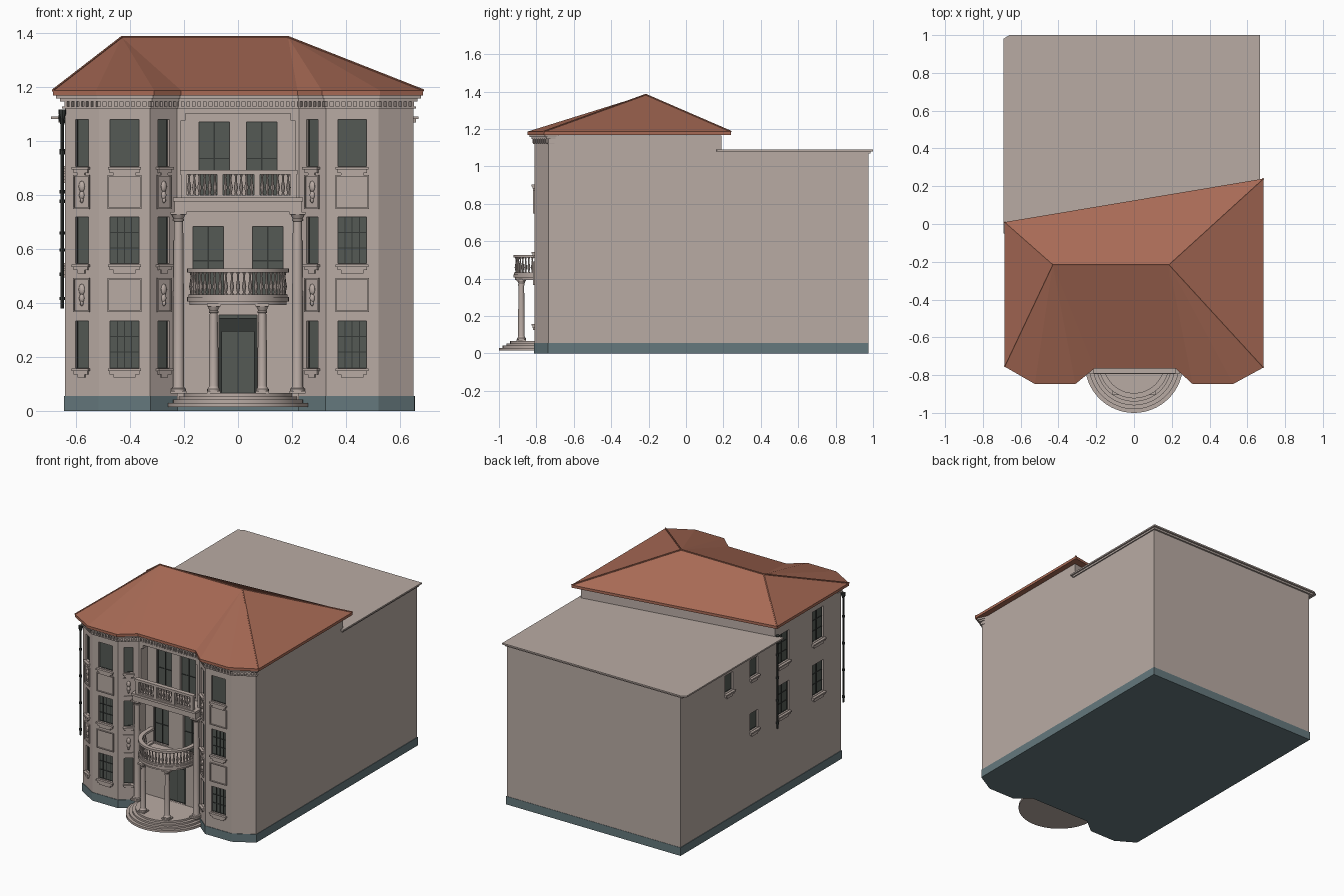
import bpy, bmesh, math
from mathutils import Vector, Matrix

cube = bpy.data.objects.get("Cube")
if cube:
    bpy.data.objects.remove(cube, do_unlink=True)


def material(name, colour):
    mat = bpy.data.materials.new(name)
    mat.use_nodes = True
    mat.diffuse_color = (*colour, 1)
    mat.node_tree.nodes["Principled BSDF"].inputs["Base Color"].default_value = (*colour, 1)
    return mat


STONE = material("stone", (.485, .407, .371))
TILE = material("roof_tile", (.39, .144, .091))
PLINTH = material("blue_grey_plinth", (.13, .19, .205))
GLASS = material("dark_glass", (.091, .102, .091))
IRON = material("dark_iron", (.035, .04, .037))

parts = {}


def part(name, mat):
    """Return the mesh under construction for a named part."""
    if name not in parts:
        parts[name] = (bmesh.new(), mat)
    return parts[name][0]


def prism(bm, points, z0, z1):
    low = [bm.verts.new((x, y, z0)) for x, y in points]
    high = [bm.verts.new((x, y, z1)) for x, y in points]
    bm.faces.new(low)
    bm.faces.new(high)
    for i in range(len(points)):
        j = (i + 1) % len(points)
        bm.faces.new((low[i], low[j], high[j], high[i]))


def box(bm, frame, u, d, z):
    """Box from (min, max) pairs: along the wall, outwards and up."""
    size = [p[1] - p[0] for p in (u, d, z)]
    mid = [(p[0] + p[1]) / 2 for p in (u, d, z)]
    m = frame @ Matrix.Translation(mid) @ Matrix.Diagonal((*size, 1))
    bmesh.ops.create_cube(bm, size=1, matrix=m)


def lathe(bm, x, y, profile, sides=16):
    rings = []
    for r, z in profile:
        rings.append([bm.verts.new((x + r * math.cos(math.tau * i / sides),
                                    y + r * math.sin(math.tau * i / sides), z))
                      for i in range(sides)])
    for a, b in zip(rings, rings[1:]):
        for i in range(sides):
            j = (i + 1) % sides
            bm.faces.new((a[i], a[j], b[j], b[i]))
    bm.faces.new(rings[0])
    bm.faces.new(rings[-1])


def wall_frame(a, b, t=.5):
    """Frame on the wall from a to b: u along, d outwards, z up."""
    a, b = Vector((*a, 0)), Vector((*b, 0))
    u = (b - a).normalized()
    n = u.cross(Vector((0, 0, 1)))
    m = Matrix((u, n, (0, 0, 1))).transposed().to_4x4()
    return Matrix.Translation(a.lerp(b, t)) @ m


def arc(radius, y, back, steps=32):
    pts = [(radius * math.cos(math.pi + math.pi * i / steps),
            y + radius * math.sin(math.pi + math.pi * i / steps)) for i in range(steps + 1)]
    return [(-radius, back)] + pts + [(radius, back)]


# Plan of the front, and the eaves that follow it
FRONT = [(-.64, -.735), (-.515, -.81), (-.325, -.81), (-.225, -.73),
         (.225, -.73), (.325, -.81), (.52, -.81), (.65, -.735)]
EAVES = [(-.685, -.755), (-.525, -.847), (-.31, -.847), (-.21, -.765),
         (.22, -.765), (.31, -.847), (.525, -.847), (.685, -.76)]
BACK_LINE = [(.65, .19), (-.64, -.03)]
NICHE = -.66


def grown(t):
    return [tuple(Vector(a).lerp(Vector(b), t)) for a, b in zip(FRONT, EAVES)]


# Walls and plinth
niche = [(-.225, NICHE), (.225, NICHE)]
prism(part("front_block", STONE), FRONT[:4] + niche + FRONT[4:] + BACK_LINE, .05, 1.165)
prism(part("back_wing", STONE), BACK_LINE[::-1] + [(.65, .975), (-.64, .975)], .05, 1.08)
prism(part("plinth", PLINTH), grown(.08) + [(.654, .977), (-.644, .977)], 0, .055)

# Flat roof edge of the back wing
edge = part("flat_roof", STONE)
prism(edge, [(-.665, -.04), (.658, .175), (.658, .987), (-.665, .987)], 1.068, 1.08)
prism(edge, [(-.692, -.05), (.668, .165), (.668, 1), (-.66, 1), (-.692, .98)], 1.08, 1.09)

# Hipped roof with ridge caps
roof = part("roof", TILE)
outline = EAVES + [(.685, .24), (-.685, .01)]
prism(roof, outline, 1.168, 1.186)
eave = [roof.verts.new((x, y, 1.186)) for x, y in outline]
peak_l, peak_r = [roof.verts.new((x, -.215, 1.383)) for x in (-.43, .185)]
for i in range(len(eave)):
    a, b = eave[i], eave[(i + 1) % len(eave)]
    if i in (3, 8):
        roof.faces.new((a, b, peak_r, peak_l) if i == 3 else (a, b, peak_l, peak_r))
    else:
        roof.faces.new((a, b, peak_l if i < 3 or i == 9 else peak_r))
caps = part("ridge_caps", TILE)
for a, b in ((peak_l, peak_r), (eave[0], peak_l), (eave[9], peak_l), (eave[7], peak_r), (eave[8], peak_r)):
    a, b = a.co.copy(), b.co.copy()
    m = Matrix.Translation((a + b) / 2) @ (b - a).to_track_quat('Z', 'Y').to_matrix().to_4x4()
    bmesh.ops.create_cone(caps, cap_ends=True, segments=6, radius1=.005, radius2=.005,
                          depth=(b - a).length, matrix=m)

# Cornice and dentils along the front
cornice = part("cornice", STONE)
for t, z0, z1 in ((.25, 1.12, 1.126), (.4, 1.146, 1.157), (.75, 1.157, 1.168)):
    prism(cornice, grown(t) + [(.645, -.68), (-.635, -.68)], z0, z1)
for a, b in zip(FRONT, FRONT[1:]):
    length = (Vector(b) - Vector(a)).length
    count = int(length / .02)
    for i in range(count):
        m = wall_frame(a, b, (i + .5) / count)
        box(cornice, m, (-.005, .005), (-.005, .012), (1.124, 1.147))

# Windows: opening, glass, bars and sill
cutters = part("window_cutters", STONE)


def window(m, width, z0, z1, cols=1, rows=1, sill=True):
    h = width / 2
    box(cutters, m, (-h, h), (-.02, .03), (z0, z1))
    box(part("window_glass", GLASS), m, (-h, h), (-.024, -.016), (z0, z1))
    bars = part("window_bars", IRON)
    for i in range(cols + 1):
        u = -h + width * i / cols
        box(bars, m, (u - .002, u + .002), (-.018, -.012), (z0, z1))
    for i in range(rows + 1):
        z = z0 + (z1 - z0) * i / rows
        box(bars, m, (-h, h), (-.018, -.012), (z - .002, z + .002))
    if sill:
        s = part("window_sills", STONE)
        for grow, depth, top, low in ((.008, .016, .003, .012), (.002, .01, .012, .024), (-.012, .007, .024, .036)):
            box(s, m, (-h - grow, h + grow), (-.005, depth), (z0 - low, z0 - top))


def panel(m, width, z0, z1, ornament):
    bm, h, e = part("wall_panels", STONE), width / 2, .005
    for u in ((-h, -h + e), (h - e, h)):
        box(bm, m, u, (-.004, .007), (z0, z1))
    for z in ((z0, z0 + e), (z1 - e, z1)):
        box(bm, m, (-h, h), (-.004, .007), z)
    if ornament:
        for dz, r in ((.02, .013), (-.012, .011), (-.03, .007)):
            shape = Matrix.Translation((0, 0, (z0 + z1) / 2 + dz)) @ Matrix.Diagonal((r, .01, r * 1.6, 1))
            bmesh.ops.create_uvsphere(part("cartouches", STONE), u_segments=10, v_segments=6,
                                      radius=1, matrix=m @ shape)


# Bay fronts and diagonals, with the outer right diagonal left blank
for i in (0, 1, 2, 4, 5):
    m = wall_frame(FRONT[i], FRONT[i + 1])
    wide = i in (1, 5)
    for floor, z in enumerate((.16, .545, .905)):
        grid = (4, 3) if wide and floor < 2 else (1, 1)
        window(m, .106 if wide else .055, z, z + .173, *grid)
    for z in (.367, .748):
        panel(m, .125 if wide else .07, z, z + .125, not wide)

# Niche windows and door
m = wall_frame(*niche)
for side in (-1, 1):
    for u, z0, z1 in ((.088, .8, 1.07), (.11, .43, .682)):
        window(m @ Matrix.Translation((side * u, 0, 0)), .112, z0, z1, 2, 2, False)
window(m, .14, .067, .355, 2, 1, False)
door = part("door_frame", IRON)
box(door, m, (-.07, .07), (-.018, -.008), (.295, .345))
for side in (-1, 1):
    box(door, m, (side * .065 - .005, side * .065 + .005), (-.018, -.008), (.067, .3))

# Loggia surround
loggia = part("loggia_surround", STONE)
box(loggia, m, (-.225, .225), (0, .072), (1.1, 1.166))
for side in (-1, 1):
    for inner, z0, z1 in ((.21, .79, 1.1), (.195, 1.075, 1.1)):
        box(loggia, m, tuple(sorted((side * inner, side * .225))), (0, .072), (z0, z1))

# Side windows on the right wall
for y, width, z0, z1, grid in ((-.12, .12, .88, 1.08, 2), (-.12, .12, .54, .74, 2), (-.49, .12, .89, 1.1, 2),
                               (-.49, .12, .53, .74, 2), (.19, .085, .91, 1.03, 1), (.455, .085, .905, 1.025, 1),
                               (.19, .085, .55, .67, 1)):
    window(wall_frame((-.64, y + .1), (-.64, y - .1)), width, z0, z1, grid, 2 * grid - 1)

# Entrance steps
steps = part("entrance_steps", STONE)
for i in range(4):
    prism(steps, arc(.26 - .02 * i, -.74, NICHE), .015, .03 + .012 * i)
box(steps, m, (-.225, .225), (-.002, .1), (.04, .066))


# Columns
def column(x, y, r, z0, z1):
    bm = part("columns", STONE)
    lathe(bm, x, y, [(r * k, z) for k, z in (
        (1.4, z0 + .01), (1.4, z0 + .018), (1.1, z0 + .022), (1, z0 + .03), (1, (z0 + z1) / 2), (.85, z1 - .035),
        (1.05, z1 - .033), (1.05, z1 - .027), (.9, z1 - .025), (1.3, z1 - .01))])
    for a, b in ((z0, z0 + .01), (z1 - .01, z1)):
        box(bm, Matrix.Translation((x, y, 0)), (-r * 1.5, r * 1.5), (-r * 1.5, r * 1.5), (a, b))


for side in (-1, 1):
    column(side * .09, -.88, .017, .064, .397)
    column(side * .22, -.757, .02, .064, .737)


# Balconies
def baluster(bm, x, y, z0, z1):
    h = z1 - z0
    lathe(bm, x, y, [(r, z0 + h * t) for r, t in (
        (.006, 0), (.004, .1), (.008, .35), (.004, .65), (.003, .85), (.006, 1))], 8)


def ring(bm, outer, inner, z0, z1):
    prism(bm, arc(outer, -.735, NICHE) + arc(inner, -.735, NICHE)[::-1], z0, z1)


low = part("round_balcony", STONE)
prism(low, arc(.18, -.735, NICHE), .393, .405)
prism(low, arc(.188, -.735, NICHE), .405, .422)
ring(low, .184, .162, .422, .432)
ring(low, .188, .16, .512, .527)
for i in range(25):
    a = math.pi + math.pi * i / 24
    baluster(low, .173 * math.cos(a), -.735 + .173 * math.sin(a), .432, .512)

high = part("upper_balcony", STONE)
box(high, m, (-.235, .235), (0, .125), (.737, .775))
box(high, m, (-.24, .24), (0, .135), (.775, .79))
box(high, m, (-.21, .215), (.105, .128), (.79, .8))
box(high, m, (-.215, .22), (.102, .132), (.876, .892))
posts = (-.2, -.066, .07, .205)
for p in posts:
    box(high, m, (p - .011, p + .011), (.105, .129), (.79, .88))
for a, b in zip(posts, posts[1:]):
    for i in range(1, 7):
        baluster(high, a + (b - a) * i / 7, NICHE - .117, .8, .876)

# Drainpipes
for y, z0, z1 in ((-.745, .38, 1.1), (-.045, .47, 1.08)):
    pipe = part("drainpipes", IRON)
    lathe(pipe, -.65, y, [(.007, z0), (.007, z1 - .02), (.014, z1), (.014, z1 + .015)], 8)
    for i in range(4):
        z = z0 + .03 + (z1 - z0) * i / 4
        lathe(pipe, -.65, y, [(.01, z), (.01, z + .012)], 8)

# Finish every part as an object
objects = {}
for name, (bm, mat) in parts.items():
    bmesh.ops.recalc_face_normals(bm, faces=bm.faces)
    mesh = bpy.data.meshes.new(name)
    bm.to_mesh(mesh)
    bm.free()
    mesh.materials.append(mat)
    objects[name] = bpy.data.objects.new(name, mesh)
    bpy.context.collection.objects.link(objects[name])

# Cut the window openings
cutter = objects["window_cutters"]
for name in ("front_block", "back_wing"):
    bpy.context.view_layer.objects.active = objects[name]
    mod = objects[name].modifiers.new("openings", 'BOOLEAN')
    mod.operation = 'DIFFERENCE'
    mod.object = cutter
    bpy.ops.object.modifier_apply(modifier=mod.name)
bpy.data.objects.remove(cutter, do_unlink=True)

# Smooth the turned parts
bpy.ops.object.select_all(action='DESELECT')
for name in ("columns", "round_balcony", "upper_balcony", "entrance_steps", "cartouches", "drainpipes"):
    objects[name].select_set(True)
    bpy.context.view_layer.objects.active = objects[name]
bpy.ops.object.shade_smooth_by_angle(angle=math.radians(40))
